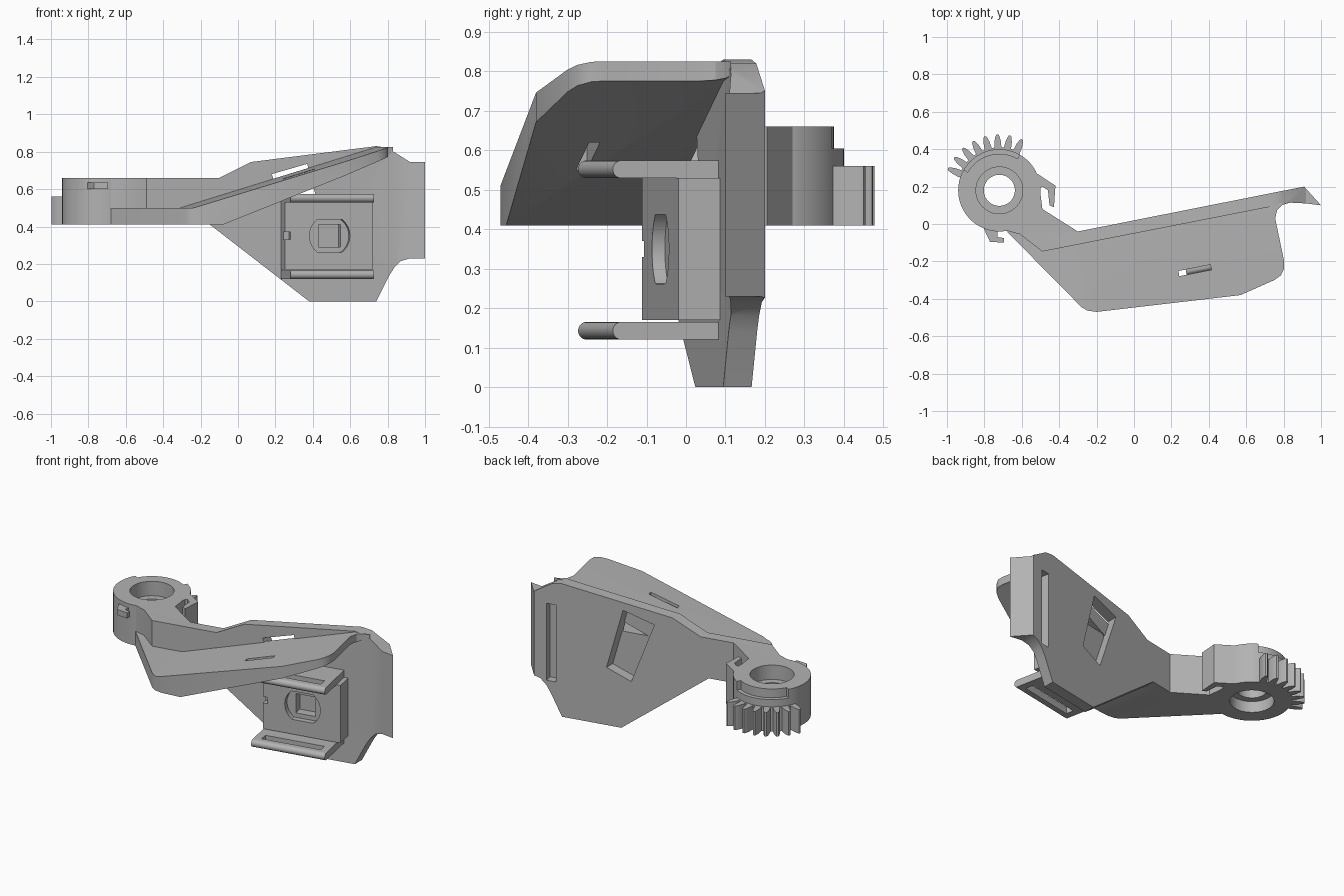
import bpy, bmesh, math
from mathutils import Matrix

cube = bpy.data.objects.get("Cube")
if cube:
    bpy.data.objects.remove(cube, do_unlink=True)

grey = bpy.data.materials.new("plain_grey")
grey.use_nodes = True
colour = (0.45, 0.45, 0.45, 1)
grey.diffuse_color = colour
grey.node_tree.nodes["Principled BSDF"].inputs["Base Color"].default_value = colour

# The wall, shelf and mount all share one frame turned about z
TILT = math.atan(0.197)
FRAME = Matrix.Translation((0, 0.02, 0)) @ Matrix.Rotation(TILT, 4, "Z")
WORLD = Matrix.Identity(4)
CENTRE = (-0.72, 0.18)
BASE, ARM_TOP = 0.41, 0.66


def prism(name, points, low, high, plane="XY", frame=WORLD):
    """Extrude an outline between two depths: XY along z, XZ along y, YZ along x."""
    place = {"XY": lambda a, b, d: (a, b, d),
             "XZ": lambda a, b, d: (a, d, b),
             "YZ": lambda a, b, d: (d, a, b)}[plane]
    bm = bmesh.new()
    face = bm.faces.new([bm.verts.new(place(a, b, low)) for a, b in points])
    top = bmesh.ops.extrude_face_region(bm, geom=[face])["geom"]
    for item in top:
        if isinstance(item, bmesh.types.BMVert):
            a, b = {"XY": item.co.xy, "XZ": item.co.xz, "YZ": item.co.yz}[plane]
            item.co = place(a, b, high)
    bmesh.ops.recalc_face_normals(bm, faces=bm.faces)
    bm.transform(frame)
    mesh = bpy.data.meshes.new(name)
    bm.to_mesh(mesh)
    bm.free()
    mesh.materials.append(grey)
    obj = bpy.data.objects.new(name, mesh)
    bpy.context.collection.objects.link(obj)
    return obj


def rect(a, b, c, d):
    return [(a, c), (b, c), (b, d), (a, d)]


def arc(centre, radius, start=0, end=360, steps=64):
    count = steps if end - start == 360 else steps + 1
    angles = [math.radians(start + (end - start) * i / steps) for i in range(count)]
    return [(centre[0] + radius * math.cos(t), centre[1] + radius * math.sin(t)) for t in angles]


def combine(obj, other, operation="DIFFERENCE"):
    """Apply a boolean and drop the tool object."""
    mod = obj.modifiers.new("cut", "BOOLEAN")
    mod.operation, mod.solver, mod.object = operation, "EXACT", other
    bpy.context.view_layer.update()
    graph = bpy.context.evaluated_depsgraph_get()
    obj.data = bpy.data.meshes.new_from_object(obj.evaluated_get(graph))
    obj.modifiers.clear()
    bpy.data.objects.remove(other, do_unlink=True)


def finish(obj):
    obj.data.shade_smooth()
    obj.data.set_sharp_from_angle(angle=math.radians(30))


# Wall and arm: plan outline crossed with front outline
wall = prism("wall_and_arm", [
    (-0.5, 0.16), (-0.49, 0.08), (-0.3, -0.04), (0.91, 0.2), (1, 0.1),
    (0.92, 0.11), (0.84, 0.114), (-0.49, -0.147), (-0.61, -0.055),
    (-0.7, -0.03), (-0.6, 0.06)], -0.1, 1)
combine(wall, prism("front_outline", [
    (-1, BASE), (-0.15, BASE), (0.38, 0), (0.74, 0), (0.81, 0.14),
    (0.835, 0.18), (0.87, 0.215), (0.92, 0.23), (1.1, 0.23), (1.1, 0.745),
    (0.92, 0.745), (0.8, 0.82), (0.74, 0.83), (0.07, 0.745), (-0.1, ARM_TOP),
    (-1, ARM_TOP)], -1, 1, "XZ"), "INTERSECT")
combine(wall, prism("window", [
    (0.37, 0.735), (0.18, 0.68), (0.32, 0.3), (0.47, 0.36)], -0.5, 0.5, "XZ"))
combine(wall, prism("rear_slot", rect(0.79, 0.85, 0.21, 0.69), -0.05, 0.1, "XZ", FRAME))

# Shelf: plan outline crossed with a bent, tapering side profile
shelf = prism("sloped_shelf", [
    (-0.68, -0.04), (-0.28, -0.445), (-0.25, -0.463), (-0.2, -0.47),
    (0.57, -0.38), (0.75, -0.3), (0.785, -0.275), (0.803, -0.24),
    (0.803, -0.2), (0.755, 0.03), (0.765, 0.075), (0.79, 0.1), (0.83, 0.114),
    (0.74, 0.11), (-0.48, -0.13), (-0.6, -0.04)], 0, 1)
combine(shelf, prism("bent_profile", [
    (-1, BASE), (-0.17, BASE), (0.74, 0.775), (0.9, 0.8), (0.9, 0.825),
    (0.74, 0.825), (-0.328, 0.5), (-1, 0.5)], -1, 1, "XZ", FRAME), "INTERSECT")
combine(shelf, prism("shelf_slot", rect(0.18, 0.355, -0.34, -0.312), 0, 1, "XY", FRAME))

# Pivot ring with a stepped bore and a relieved rim
ring = prism("pivot_ring", arc(CENTRE, 0.22), BASE, ARM_TOP)
combine(ring, prism("bore", arc(CENTRE, 0.083), 0, 1))
combine(ring, prism("upper_bore", arc(CENTRE, 0.125), 0.57, 1))
combine(ring, prism("lower_bore", arc(CENTRE, 0.125), 0, 0.48))
combine(ring, prism("rim_relief", arc(CENTRE, 0.3, 60, 150, 24)
                    + arc(CENTRE, 0.195, 60, 150, 24)[::-1], 0.605, 1))

# Gear sector: toothed outline closed by an inner arc
teeth = []
for i in range(8):
    middle = 66 + 13 * i
    for radius, offset in ((0.23, -4.8), (0.265, -3.6), (0.29, -2), (0.298, -1),
                           (0.298, 1), (0.29, 2), (0.265, 3.6), (0.23, 4.8)):
        teeth += arc(CENTRE, radius, middle + offset, middle + offset, 1)[:1]
gear = prism("gear_sector", teeth + arc(CENTRE, 0.2, 60, 162, 24)[::-1], BASE, 0.56)

# Catches on the pivot ring
side_catch = prism("side_catch", [
    (-0.55, 0.29), (-0.42, 0.205), (-0.428, 0.09), (-0.452, 0.1),
    (-0.46, 0.18), (-0.49, 0.2), (-0.52, 0.18)], BASE, ARM_TOP)
front_catch = prism("front_catch", [
    (-0.81, -0.01), (-0.77, -0.095), (-0.695, -0.1), (-0.695, -0.075),
    (-0.73, -0.07), (-0.73, -0.02)], 0.6, 0.635)

# Mount block with a flattened round recess, a square pocket and a side notch
block = prism("mount_block", rect(0.22, 0.7, -0.178, -0.06), 0.17, 0.53, "XY", FRAME)
hub = (0.465, 0.35)
recess = [(a, min(max(b, 0.262), 0.438)) for a, b in arc(hub, 0.11, steps=48)]
combine(block, prism("recess", recess, -0.3, -0.145, "XZ", FRAME))
combine(block, prism("pocket", rect(0.41, 0.53, 0.29, 0.41), -0.3, -0.09, "XZ", FRAME))
combine(block, prism("notch", rect(0.2, 0.25, 0.33, 0.37), -0.3, -0.14, "XZ", FRAME))

# Two rails with rounded noses and long slots
rails = []
for name, middle in (("lower_rail", 0.143), ("upper_rail", 0.552)):
    half = 0.0225
    nose = arc((-0.32, middle), half, 90, 270, 16)
    rail = prism(name, nose + [(-0.06, middle - half), (-0.06, middle + half)],
                 0.22, 0.675, "YZ", FRAME)
    combine(rail, prism("rail_slot", rect(0.265, 0.63, -0.295, -0.245), 0, 1, "XY", FRAME))
    rails.append(rail)

for part in [wall, shelf, ring, gear, side_catch, front_catch, block] + rails:
    finish(part)
